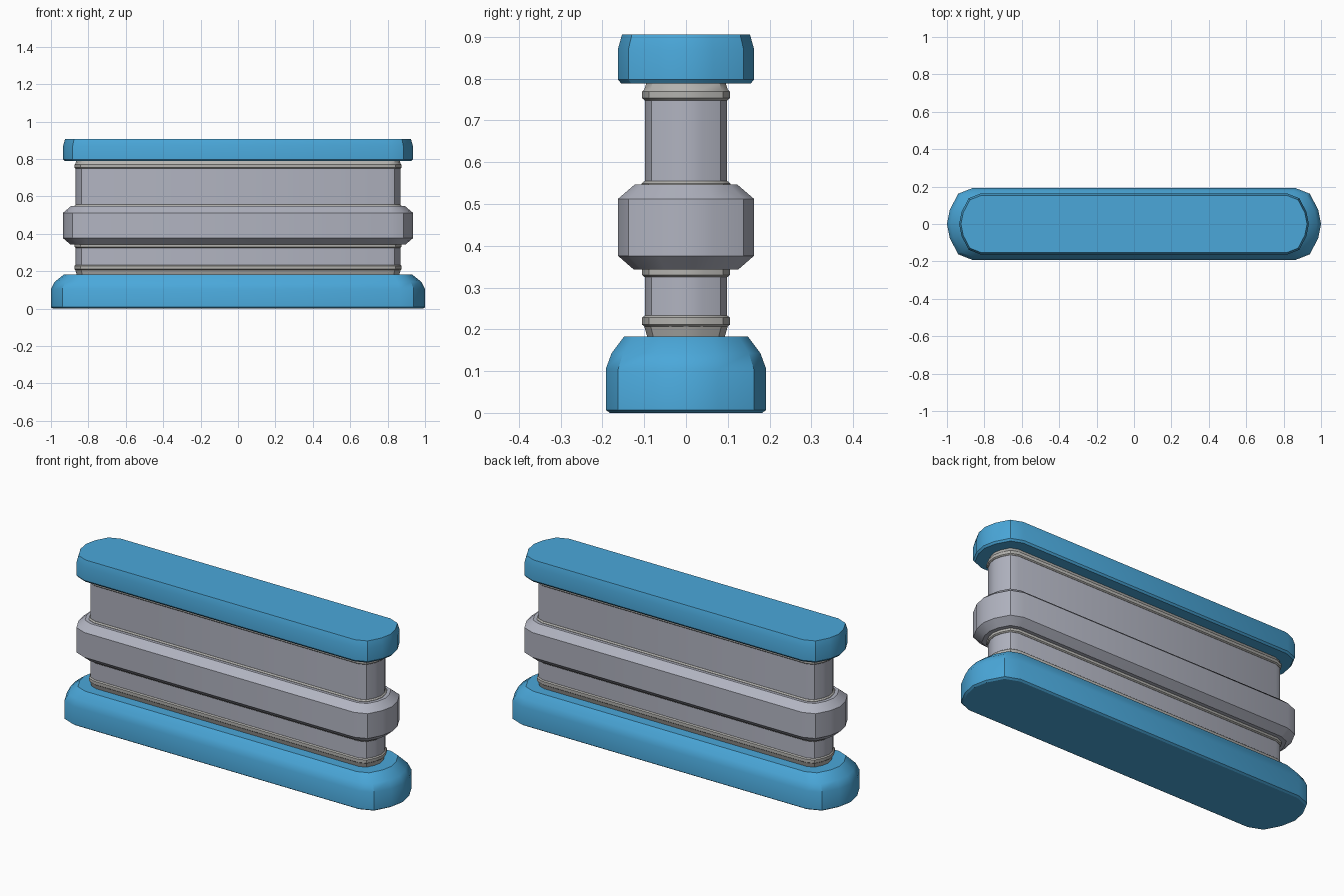
import bpy, bmesh, math

if "Cube" in bpy.data.objects:
    bpy.data.objects.remove(bpy.data.objects["Cube"])


def material(name, rgb):
    m = bpy.data.materials.new(name)
    m.diffuse_color = (*rgb, 1.0)
    m.use_nodes = True
    m.node_tree.nodes["Principled BSDF"].inputs["Base Color"].default_value = m.diffuse_color
    return m


BLUE = material("blue", (0.069, 0.39, 0.70))
GREY = material("cool_grey", (0.44, 0.455, 0.53))
TRIM = material("warm_grey", (0.45, 0.445, 0.425))

# End curve for one quarter: (distance back from the tip, half-width fraction)
# both measured relative to the half width
END = [(0.0, 0.0), (0.08, 0.40), (0.315, 0.845), (0.71, 1.0)]


def outline(hx, hy):
    """Long bar outline with blunt rounded ends, anticlockwise."""
    quarter = [(hx - d * hy, f * hy) for d, f in END]
    right = [(x, -y) for x, y in reversed(quarter[1:])] + quarter
    return right + [(-x, -y) for x, y in right]


def loft(name, profile, mat):
    """Stack outlines; profile rows are (z, half_width, half_length)."""
    bm = bmesh.new()
    rings = [[bm.verts.new((x, y, z)) for x, y in outline(hx, hy)]
             for z, hy, hx in profile]
    n = len(rings[0])
    for a, b in zip(rings, rings[1:]):
        for i in range(n):
            j = (i + 1) % n
            bm.faces.new((a[i], a[j], b[j], b[i]))
    bm.faces.new(rings[0][::-1])
    bm.faces.new(rings[-1])
    bmesh.ops.recalc_face_normals(bm, faces=bm.faces)
    me = bpy.data.meshes.new(name)
    bm.to_mesh(me)
    bm.free()
    me.materials.append(mat)
    for p in me.polygons:
        p.use_smooth = True
    me.set_sharp_from_angle(angle=math.radians(30))
    ob = bpy.data.objects.new(name, me)
    bpy.context.collection.objects.link(ob)
    return ob


def offset(rows, extra=0.77):
    return [(z, w, w + extra) for z, w in rows]


# Blue foot and cap
loft("base", [(0.0, 0.182, 0.99), (0.007, 0.192, 1.0), (0.105, 0.192, 1.0),
              (0.143, 0.178, 0.98), (0.183, 0.148, 0.93)], BLUE)
loft("top_cap", offset([(0.788, 0.155), (0.798, 0.163), (0.87, 0.163),
                        (0.906, 0.153)], 0.772), BLUE)

# Wall shafts and the wide middle band
loft("lower_shaft", offset([(0.22, 0.098), (0.335, 0.098)]), GREY)
loft("upper_shaft", offset([(0.54, 0.098), (0.76, 0.098)]), GREY)
loft("middle_band", offset([(0.343, 0.125), (0.376, 0.163), (0.512, 0.163),
                            (0.547, 0.122)], 0.772), GREY)

# Thin trim mouldings
loft("foot_trim", offset([(0.18, 0.092), (0.207, 0.1), (0.211, 0.105),
                          (0.228, 0.105), (0.233, 0.099)]), TRIM)
loft("under_band_trim", offset([(0.325, 0.099), (0.33, 0.105),
                                (0.345, 0.105)]), TRIM)
loft("over_band_trim", offset([(0.545, 0.106), (0.549, 0.106),
                               (0.555, 0.099)]), TRIM)
loft("cap_trim", offset([(0.748, 0.099), (0.753, 0.105), (0.769, 0.105),
                         (0.774, 0.1), (0.792, 0.094)]), TRIM)
